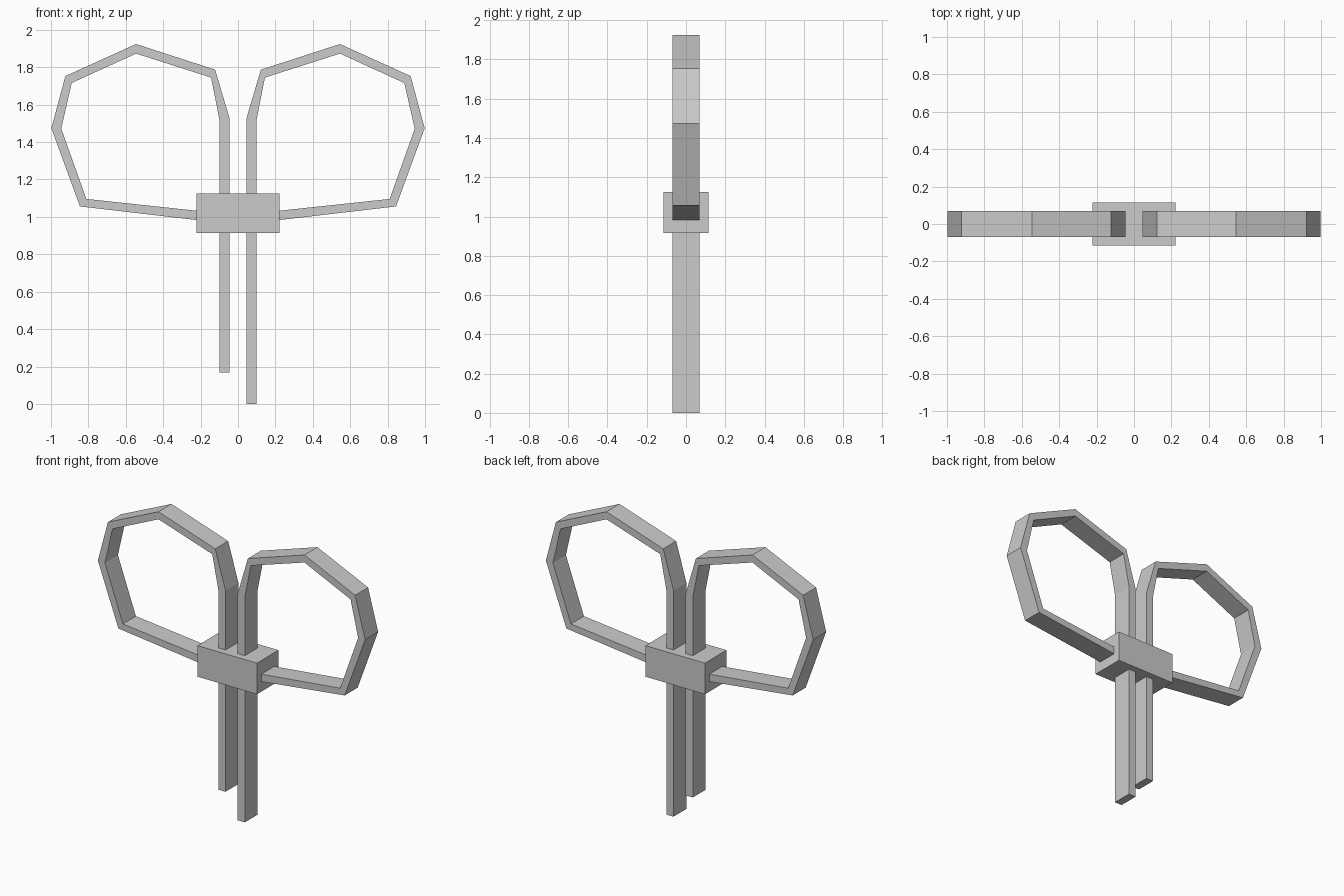
import bpy, bmesh

if "Cube" in bpy.data.objects:
    bpy.data.objects.remove(bpy.data.objects["Cube"])

HALF_W = 0.069  # half the ribbon width in y

# Ribbon profile (x, z) as outer / inner edge pairs, from tail bend round to the knot
OUTER = [(0.045, 1.526), (0.122, 1.787), (0.545, 1.924), (0.923, 1.753),
         (0.998, 1.474), (0.845, 1.056), (0.1, 0.969)]
INNER = [(0.099, 1.518), (0.144, 1.745), (0.545, 1.873), (0.889, 1.716),
         (0.945, 1.472), (0.811, 1.096), (0.1, 1.020)]


def finish(name, bm):
    bmesh.ops.recalc_face_normals(bm, faces=bm.faces)
    me = bpy.data.meshes.new(name)
    bm.to_mesh(me)
    bm.free()
    ob = bpy.data.objects.new(name, me)
    bpy.context.collection.objects.link(ob)
    return ob


def ribbon(name, side, tail_z):
    """Flat strip: straight tail, then a faceted loop back to the knot."""
    outer = [(0.045, tail_z)] + OUTER
    inner = [(0.099, tail_z)] + INNER
    bm = bmesh.new()
    rings = []
    for (ox, oz), (ix, iz) in zip(outer, inner):
        rings.append([bm.verts.new((side * x, y, z)) for x, y, z in (
            (ox, -HALF_W, oz), (ox, HALF_W, oz), (ix, HALF_W, iz), (ix, -HALF_W, iz))])
    for a, b in zip(rings, rings[1:]):
        for i in range(4):
            j = (i + 1) % 4
            bm.faces.new((a[i], a[j], b[j], b[i]))
    bm.faces.new(rings[0])
    bm.faces.new(rings[-1])
    return finish(name, bm)


# Two loops with tails of different length
ribbon("right_bow_loop_and_tail", 1, 0.0)
ribbon("left_bow_loop_and_tail", -1, 0.168)

# Centre knot block
bm = bmesh.new()
bmesh.ops.create_cube(bm, size=1)
bmesh.ops.scale(bm, vec=(0.444, 0.23, 0.21), verts=bm.verts)
bmesh.ops.translate(bm, vec=(0, 0, 1.02), verts=bm.verts)
finish("bow_knot", bm)
